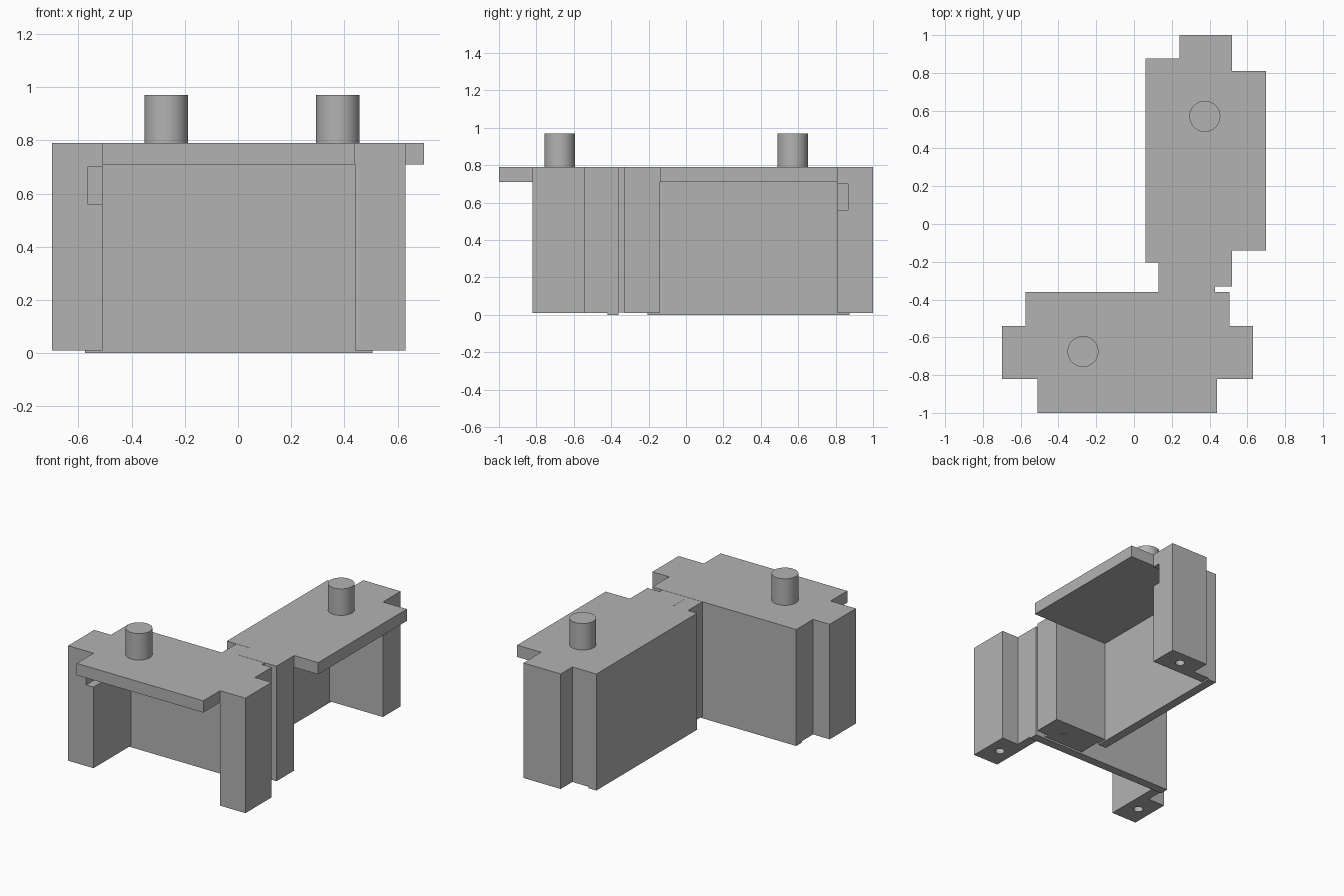
import bpy, bmesh
from mathutils import Vector

cube = bpy.data.objects.get("Cube")
if cube:
    bpy.data.objects.remove(cube, do_unlink=True)

grey = bpy.data.materials.new("plain_grey")
grey.use_nodes = True
colour = (0.45, 0.45, 0.45, 1)
grey.diffuse_color = colour
grey.node_tree.nodes["Principled BSDF"].inputs["Base Color"].default_value = colour

TOP, UNDER, FOOT = 0.79, 0.71, 0.01   # top surface, slab underside, post bottoms
LENGTH, DEPTH = 0.95, 0.64            # slab size between the posts
POST = 0.19                           # post thickness along the bench
V0, V1 = 0.18, 0.46                   # post extent across the bench
LIP = 0.065                           # wall overlap past the slab ends


def finish(bm, name):
    bmesh.ops.recalc_face_normals(bm, faces=bm.faces)
    mesh = bpy.data.meshes.new(name)
    bm.to_mesh(mesh)
    bm.free()
    mesh.materials.append(grey)
    ob = bpy.data.objects.new(name, mesh)
    bpy.context.collection.objects.link(ob)
    return ob


def box(name, a, b):
    lo = Vector([min(p) for p in zip(a, b)])
    hi = Vector([max(p) for p in zip(a, b)])
    bm = bmesh.new()
    bmesh.ops.create_cube(bm, size=1)
    for v in bm.verts:
        v.co = Vector([l + (c + 0.5) * (h - l) for l, h, c in zip(lo, hi, v.co)])
    return finish(bm, name)


def cylinder(name, x, y, z0, z1, radius, sides=48):
    bm = bmesh.new()
    bmesh.ops.create_cone(bm, cap_ends=True, segments=sides, radius1=radius,
                          radius2=radius, depth=z1 - z0)
    bmesh.ops.translate(bm, verts=bm.verts, vec=(x, y, (z0 + z1) / 2))
    return finish(bm, name)


def cut(ob, cutter):
    mod = ob.modifiers.new("cut", 'BOOLEAN')
    mod.operation, mod.solver, mod.object = 'DIFFERENCE', 'EXACT', cutter
    graph = bpy.context.evaluated_depsgraph_get()
    mesh = bpy.data.meshes.new_from_object(ob.evaluated_get(graph))
    ob.modifiers.clear()
    ob.data = mesh
    bpy.data.objects.remove(cutter, do_unlink=True)


def smooth(ob):
    bpy.ops.object.select_all(action='DESELECT')
    ob.select_set(True)
    bpy.context.view_layer.objects.active = ob
    bpy.ops.object.shade_smooth_by_angle()


def bench(label, place):
    """Place maps (along, across) bench coordinates to x, y."""
    def part(name, u0, u1, v0, v1, z0, z1):
        return box(label + name, (*place(u0, v0), z0), (*place(u1, v1), z1))

    part("_slab", 0, LENGTH, 0, DEPTH, UNDER, TOP)
    part("_wall", -LIP, LENGTH + LIP, 0, 0.06, 0, UNDER + 0.02)
    for side, inner, sign in (("inner", 0, -1), ("outer", LENGTH, 1)):
        # Corner return joins the wall to the post
        part(f"_{side}_return", inner, inner + sign * LIP, 0, V0, FOOT, TOP)
        post = part(f"_{side}_post", inner, inner + sign * POST, V0, V1, FOOT, TOP)
        # Screw hole in the foot
        x, y = place(inner + sign * POST / 2, (V0 + V1) / 2)
        cut(post, cylinder("hole_cutter", x, y, -0.1, 0.12, 0.03, 24))
        if side == "outer":
            # Latch notch under the slab
            cut(post, part("_notch_cutter", inner - 0.05, inner + 0.055,
                           V1 - 0.14, V1 + 0.05, 0.56, 0.70))
    # Peg on top
    x, y = place(0.71, 0.315)
    smooth(cylinder(label + "_peg", x, y, TOP - 0.02, 0.97, 0.082))


bench("long_arm", lambda u, v: (0.06 + v, -0.14 + u))
bench("front_arm", lambda u, v: (0.44 - u, -0.36 - v))

# Block joining the two arms
box("joining_block", (0.13, -0.37, FOOT + 0.002), (0.43, -0.15, TOP - 0.001))
